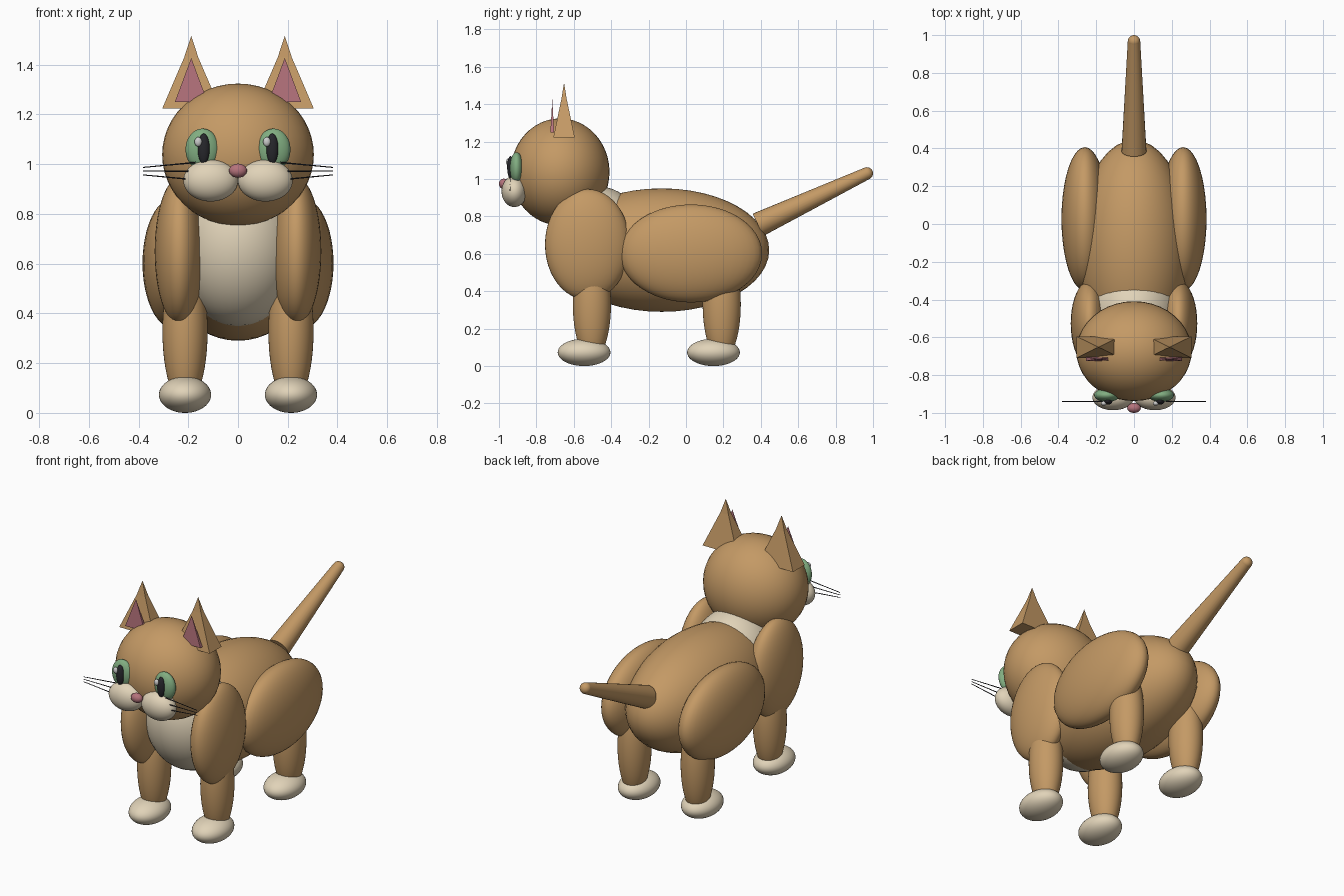
import bpy, math
from mathutils import Vector

if "Cube" in bpy.data.objects:
    bpy.data.objects.remove(bpy.data.objects["Cube"])


def material(name, rgb):
    m = bpy.data.materials.new(name)
    m.diffuse_color = (*rgb, 1)
    m.use_nodes = True
    m.node_tree.nodes["Principled BSDF"].inputs["Base Color"].default_value = m.diffuse_color
    return m


FUR = material("fur", (0.55, 0.32, 0.13))
CREAM = material("cream", (0.75, 0.65, 0.48))
GREEN = material("green", (0.22, 0.42, 0.22))
PINK = material("pink", (0.46, 0.17, 0.20))
BLACK = material("black", (0.02, 0.02, 0.025))
WHITE = material("white", (0.9, 0.9, 0.9))


def finish(name, mat, smooth=True):
    ob = bpy.context.object
    ob.name = name
    ob.data.materials.append(mat)
    bpy.ops.object.transform_apply(location=False, rotation=True, scale=True)
    if smooth:
        bpy.ops.object.shade_smooth_by_angle(angle=math.radians(40))
    return ob


def ellipsoid(name, loc, radii, mat, tilt=0):
    bpy.ops.mesh.primitive_uv_sphere_add(segments=40, ring_count=24, radius=1,
                                         location=loc, rotation=(tilt, 0, 0))
    bpy.context.object.scale = radii
    return finish(name, mat)


def rod(name, a, b, r1, r2, mat, sides=24):
    a, b = Vector(a), Vector(b)
    d = b - a
    bpy.ops.mesh.primitive_cone_add(vertices=sides, radius1=r1, radius2=r2, depth=d.length,
                                    location=(a + b) / 2,
                                    rotation=d.to_track_quat('Z', 'Y').to_euler())
    return finish(name, mat)


def spike(name, centre, half_x, half_y, levels, mat):
    """Four-sided pyramid through (height, scale) levels, closed by an apex."""
    x, y = centre
    verts = [(x + sx * half_x * s, y + sy * half_y * s, z)
             for z, s in levels[:-1] for sx, sy in ((-1, -1), (1, -1), (1, 1), (-1, 1))]
    verts.append((x, y, levels[-1][0]))
    top, faces = len(verts) - 1, [(3, 2, 1, 0)]
    for k in range(0, top - 4, 4):
        faces += [(k + i, k + (i + 1) % 4, k + 4 + (i + 1) % 4, k + 4 + i) for i in range(4)]
    faces += [(top - 4 + i, top - 4 + (i + 1) % 4, top) for i in range(4)]
    me = bpy.data.meshes.new(name)
    me.from_pydata(verts, [], faces)
    me.materials.append(mat)
    bpy.context.collection.objects.link(bpy.data.objects.new(name, me))


# Torso, chest and head
ellipsoid("body", (0, -0.13, 0.62), (0.30, 0.575, 0.33), FUR)
ellipsoid("chest", (0, -0.455, 0.655), (0.25, 0.26, 0.31), CREAM, tilt=0.25)
ellipsoid("head", (0, -0.673, 1.038), (0.305, 0.264, 0.286), FUR)
ellipsoid("nose", (0, -0.974, 0.974), (0.036, 0.026, 0.028), PINK)

# Tail with rounded tip
rod("tail", (0, 0.385, 0.755), (0, 0.967, 1.03), 0.066, 0.033, FUR)
ellipsoid("tail_tip", (0, 0.967, 1.03), (0.033, 0.033, 0.033), FUR)

for side, s in (("left", 1), ("right", -1)):
    # Shoulders, thighs, legs and paws
    ellipsoid(f"{side}_shoulder", (s * 0.235, -0.527, 0.65), (0.10, 0.227, 0.296), FUR)
    ellipsoid(f"{side}_thigh", (s * 0.26, 0.027, 0.602), (0.124, 0.38, 0.262), FUR)
    for end, leg_y, paw_y in (("front", -0.503, -0.545), ("back", 0.191, 0.147)):
        ellipsoid(f"{side}_{end}_leg", (s * 0.213, leg_y, 0.33), (0.091, 0.102, 0.30), FUR)
        ellipsoid(f"{side}_{end}_paw", (s * 0.213, paw_y, 0.073), (0.105, 0.141, 0.073), CREAM)

    # Ears
    spike(f"{side}_ear", (s * 0.188, -0.652), 0.117, 0.057,
          [(1.223, 1), (1.43, 0.24), (1.516, 0)], FUR)
    spike(f"{side}_inner_ear", (s * 0.188, -0.715), 0.066, 0.01, [(1.25, 1), (1.427, 0)], PINK)

    # Eyes, with both highlights on the same side of the pupil
    ellipsoid(f"{side}_eye", (s * 0.143, -0.906, 1.059), (0.068, 0.036, 0.084), GREEN)
    ellipsoid(f"{side}_pupil", (s * 0.138, -0.938, 1.062), (0.024, 0.018, 0.061), BLACK)
    ellipsoid(f"{side}_eye_highlight", (s * 0.138 - 0.022, -0.95, 1.09),
              (0.015, 0.012, 0.019), WHITE)

    # Muzzle and whiskers
    ellipsoid(f"{side}_muzzle", (s * 0.11, -0.918, 0.934), (0.11, 0.068, 0.084), CREAM)
    for i in (-1, 0, 1):
        rod(f"{side}_whisker", (s * 0.17, -0.94, 0.972 + i * 0.035),
            (s * 0.382, -0.94, 0.972 + i * 0.015), 0.003, 0.002, BLACK, 6)
